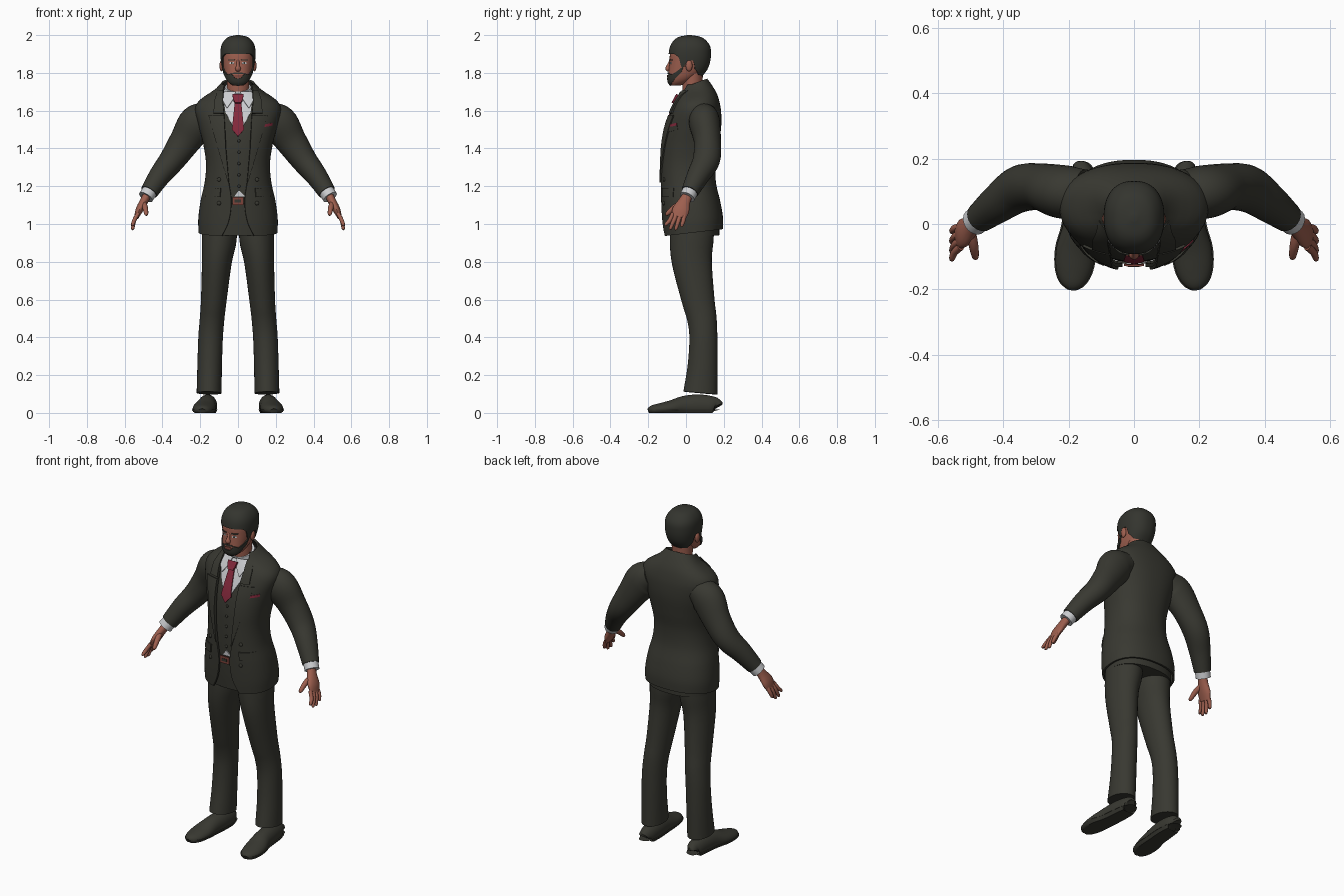
import bpy, bmesh, math
from mathutils import Vector

if "Cube" in bpy.data.objects:
    bpy.data.objects.remove(bpy.data.objects["Cube"])

def material(name, rgb):
    m = bpy.data.materials.new(name)
    m.diffuse_color = (*rgb, 1)
    m.use_nodes = True
    m.node_tree.nodes["Principled BSDF"].inputs["Base Color"].default_value = m.diffuse_color
    return m

SUIT = material("charcoal cloth", (.040, .040, .031))
HAIR = material("dark hair", (.034, .035, .028))
SKIN = material("brown skin", (.34, .115, .078))
LIP = material("lip brown", (.22, .065, .048))
SHIRT = material("white shirt", (.60, .61, .63))
TIE = material("crimson silk", (.23, .022, .045))
BELT = material("buckle brown", (.22, .06, .045))
P = 2.3  # roundness exponent of the cross-sections

def interp(tab, z):
    """Smooth interpolation of a table of rows keyed by the first column."""
    if z <= tab[0][0]: return tab[0][1:]
    if z >= tab[-1][0]: return tab[-1][1:]
    i = max(k for k in range(len(tab) - 1) if tab[k][0] <= z)
    a, b = tab[i], tab[i + 1]
    lo, hi = tab[max(i - 1, 0)], tab[min(i + 2, len(tab) - 1)]
    h = b[0] - a[0]
    t = (z - a[0]) / h
    out = []
    for k in range(1, len(a)):
        ma = (b[k] - lo[k]) / (b[0] - lo[0]) * h
        mb = (hi[k] - a[k]) / (hi[0] - a[0]) * h
        out.append(a[k] * (1 + 2*t) * (1-t)**2 + ma * t * (1-t)**2
                   + b[k] * t*t * (3 - 2*t) + mb * t*t * (t-1))
    return out

def linear(tab, x):
    for a, b in zip(tab, tab[1:]):
        if x <= b[0]:
            return a[1] + (b[1] - a[1]) * max(0, x - a[0]) / (b[0] - a[0])
    return tab[-1][1]

def on_section(tab, z, th, inf=0):
    a, yf, yb = interp(tab, z)[:3]
    a, yf, yb = max(a + inf, .002), yf - inf, yb + inf
    c, s, cy = math.cos(th), math.sin(th), (yf + yb) / 2
    return Vector((math.copysign(abs(c)**(2/P), c) * a,
                   cy + math.copysign(abs(s)**(2/P), s) * (yb - yf) / 2, z))

def front(tab, x, z, inf=0):
    a, yf, yb = interp(tab, z)[:3]
    a, yf, yb = a + inf, yf - inf, yb + inf
    return (yf + yb) / 2 - (yb - yf) / 2 * (1 - min(abs(x) / a, .985)**P)**(1/P)

def sheet(name, rows, mat, closed=True, caps=(True, True), thick=0, angle=40):
    """Skin a grid of points, optionally capped or thickened."""
    bm = bmesh.new()
    grid = [[bm.verts.new(p) for p in r] for r in rows]
    n = len(rows[0])
    for r, q in zip(grid, grid[1:]):
        for i in range(n if closed else n - 1):
            j = (i + 1) % n
            bm.faces.new((r[i], r[j], q[j], q[i]))
    if closed:
        if caps[0]: bm.faces.new(grid[0][::-1])
        if caps[1]: bm.faces.new(grid[-1])
    bmesh.ops.recalc_face_normals(bm, faces=bm.faces)
    return finish(name, bm, mat, thick, angle)

def finish(name, bm, mat, thick=0, angle=40):
    me = bpy.data.meshes.new(name)
    bm.to_mesh(me)
    bm.free()
    me.materials.append(mat)
    ob = bpy.data.objects.new(name, me)
    bpy.context.collection.objects.link(ob)
    bpy.ops.object.select_all(action='DESELECT')
    ob.select_set(True)
    bpy.context.view_layer.objects.active = ob
    if thick:
        mod = ob.modifiers.new("thickness", 'SOLIDIFY')
        mod.thickness, mod.offset = thick, 0
        bpy.ops.object.modifier_apply(modifier=mod.name)
    bpy.ops.object.shade_smooth_by_angle(angle=math.radians(angle))
    return ob

def tube(name, pts, mat, sx=1, ref=(0, 1, 0), n=20, sub=4, zmin=-9, zmax=9, grow=0):
    """Loft ellipses (x, y, z, radius along ref, other radius) along a path."""
    tab = [(i, *p) for i, p in enumerate(pts)]
    ps = [interp(tab, i / sub) for i in range((len(pts) - 1) * sub + 1)]
    rows = []
    for i, p in enumerate(ps):
        t = (Vector(ps[min(i+1, len(ps)-1)][:3]) - Vector(ps[max(i-1, 0)][:3])).normalized()
        u = Vector(ref)
        u = (u - t * u.dot(t)).normalized()
        v, row = t.cross(u), []
        for k in range(n):
            a = 2 * math.pi * k / n
            q = Vector(p[:3]) + u * math.cos(a) * p[3] + v * math.sin(a) * (p[4] + grow)
            row.append((q.x * sx, q.y, min(max(q.z, zmin), zmax)))
        rows.append(row)
    return sheet(name, rows, mat)

def patch(name, tab, rows, mat, off, sx=1, inf=0, thick=.006, shear=0, n=8, sub=5):
    """Plate following the front of a body; rows are (z, x start, x end)."""
    grid = []
    for (z0, a0, b0), (z1, a1, b1) in zip(rows, rows[1:]):
        for k in range(sub + 1):
            t, row = k / sub, []
            if k == 0 and grid: continue
            for i in range(n + 1):
                xa, xb = a0 + (a1-a0)*t, b0 + (b1-b0)*t
                x = xa + (xb - xa) * i / n
                z = z0 + (z1 - z0)*t + shear * (x - rows[0][1])
                row.append((x * sx, front(tab, x, z, inf) - off, z))
            grid.append(row)
    return sheet(name, grid, mat, closed=False, thick=thick)

def blob(name, loc, size, mat):
    bm = bmesh.new()
    bmesh.ops.create_uvsphere(bm, u_segments=16, v_segments=10, radius=1)
    for v in bm.verts:
        v.co = Vector(loc) + Vector(v.co[k] * size[k] for k in range(3))
    return finish(name, bm, mat)

# Jacket sections: z, half width, front y, back y, half opening
TORSO = [(.94, .203, -.115, .19, .09), (1.02, .205, -.122, .19, .05), (1.12, .193, -.127, .175, .035),
         (1.22, .171, -.13, .153, .048), (1.32, .164, -.13, .152, .06), (1.42, .178, -.125, .168, .065),
         (1.52, .203, -.106, .181, .07), (1.60, .222, -.076, .18, .075), (1.64, .21, -.058, .172, .08),
         (1.67, .17, -.042, .16, .082), (1.70, .118, -.026, .138, .078), (1.735, .082, -.012, .108, .07)]
INSET = -.014
ring = [2 * math.pi * k / 48 for k in range(48)]

rows = []
for k in range(49):
    z = .95 + .785 * k / 48
    a, _, _, gap = interp(TORSO, z)
    t0 = -math.acos((gap / a)**(P / 2))
    w, hem, row = min(max((z - 1.6) / .135, 0), 1), min(max((1.15 - z) / .2, 0), 1), []
    for i in range(57):
        p = on_section(TORSO, z, t0 + (math.pi - 2 * t0) * i / 56)
        p.z += w * w * .4 * max(0, p.y - .03) + hem * .12 * p.y
        row.append(p)
    rows.append(row)
sheet("jacket", rows, SUIT, closed=False, thick=.011)

# Waistcoat and trouser seat under the jacket
sheet("waistcoat", [[on_section(TORSO, .94 + .75 * k / 36, t, INSET) for t in ring]
                    for k in range(37)], SUIT)
patch("shirt_front", TORSO, [(1.47, -.002, .002), (1.59, -.066, .066), (1.69, -.08, .08)],
      SHIRT, .004, inf=INSET, n=16)
patch("tie", TORSO, [(1.465, -.002, .002), (1.50, -.032, .032), (1.655, -.016, .016)], TIE, .016, inf=INSET)
patch("tie_knot", TORSO, [(1.64, -.015, .015), (1.655, -.024, .024), (1.685, -.03, .03)],
      TIE, .026, inf=INSET, thick=.014)
patch("shirt_tail", TORSO, [(1.145, -.02, .04), (1.175, .002, .008)], SHIRT, .003, inf=INSET)
patch("belt", TORSO, [(1.105, -.05, .05), (1.138, -.05, .05)], SUIT, .005, inf=INSET)
patch("buckle", TORSO, [(1.10, -.03, .03), (1.143, -.03, .03)], BELT, .013, inf=INSET)
patch("buckle_hole", TORSO, [(1.113, -.018, .016), (1.13, -.018, .016)], SUIT, .015, inf=INSET)
patch("breast_pocket", TORSO, [(1.485, .122, .182), (1.51, .122, .182)], SUIT, .008, shear=.2)
patch("pocket_square", TORSO, [(1.51, .125, .18), (1.524, .125, .18)], TIE, .008, shear=.2)
tube("shirt_collar", [(0, .072, 1.65, .085, .1), (0, .055, 1.69, .072, .083), (0, .04, 1.725, .063, .07)], SHIRT, n=32)
for k in range(5):
    z = 1.44 - .06 * k
    blob("waistcoat_button", (.005, front(TORSO, 0, z, INSET) - .002, z), (.008, .006, .008), SUIT)

# Neck and head
tube("neck", [(0, .045, 1.64, .055, .058), (0, .035, 1.72, .053, .058), (0, .035, 1.81, .055, .062)], SKIN, n=28)
HEAD = [(1.733, .03, -.078, -.03), (1.75, .05, -.09, .01), (1.78, .067, -.094, .06), (1.82, .077, -.091, .10),
        (1.86, .083, -.087, .115), (1.90, .085, -.085, .12), (1.94, .08, -.075, .115), (1.975, .055, -.045, .09)]
sheet("head", [[on_section(HEAD, 1.733 + .242 * k / 24, t) for t in ring] for k in range(25)], SKIN)
HAIRCUT = [(1.78, .075, -.087, .082), (1.82, .083, -.093, .113), (1.86, .089, -.092, .127), (1.90, .092, -.091, .131),
           (1.94, .088, -.083, .127), (1.97, .072, -.064, .105), (1.988, .048, -.036, .077), (1.996, .012, .005, .03)]
HAIRLINE = [(0, 1.9), (.25, 1.9), (.34, 1.885), (.4, 1.83), (.44, 1.83), (.48, 1.865), (.55, 1.865),
            (.6, 1.82), (.75, 1.79), (1, 1.785)]
def hair_point(k, s):
    f = 1 - abs(1 - 2 * k / 96)
    low = linear(HAIRLINE, f)
    return on_section(HAIRCUT, low + (1.996 - low) * math.sin(s * math.pi / 2),
                      2 * math.pi * k / 96 - math.pi / 2, -.003)
sheet("hair", [[hair_point(k, r / 20) for k in range(96)] for r in range(21)], HAIR,
      caps=(False, True), thick=.008)

# Beard band running along the jaw
LOW = [(0, 1.733), (.2, 1.737), (.32, 1.75), (.44, 1.80)]
TOP = [(0, 1.770), (.06, 1.773), (.14, 1.797), (.26, 1.79), (.36, 1.81), (.44, 1.835)]
rows = []
for r in range(9):
    row = []
    for k in range(-30, 31):
        f = abs(k) / 30 * .44
        z = linear(LOW, f) + (linear(TOP, f) - linear(LOW, f)) * r / 8
        row.append(on_section(HEAD, z, -math.pi / 2 + math.copysign(f, k) * math.pi, .003))
    rows.append(row)
sheet("beard", rows, HAIR, closed=False, thick=.007)
patch("moustache", HEAD, [(1.795, -.034, .034), (1.803, -.02, .02)], HAIR, .002, thick=.004)
patch("mouth", HEAD, [(1.775, -.014, .014), (1.782, -.024, .024), (1.79, -.014, .014)], LIP, .003)
tube("nose", [(0, -.082, 1.866, .006, .007), (0, -.09, 1.842, .010, .008), (0, -.095, 1.822, .014, .015),
              (0, -.09, 1.81, .007, .009)], SKIN)

SHOE = [(.158, .156, .035, .022), (.157, .145, .044, .042), (.16, .07, .05, .05), (.167, -.01, .046, .052),
        (.178, -.08, .034, .06), (.184, -.14, .026, .055), (.188, -.18, .02, .038), (.19, -.198, .012, .015)]
SHOE = [(x, y, h * .75, h * 1.2, w) for x, y, h, w in SHOE]
for s in (1, -1):
    # Face details
    blob("ear", (.087 * s, .016, 1.838), (.011, .018, .03), SKIN)
    patch("eye", HEAD, [(1.847, .023, .043), (1.852, .02, .046), (1.857, .025, .042)], SHIRT, .001, s, thick=.003)
    patch("iris", HEAD, [(1.847, .029, .037), (1.857, .029, .037)], HAIR, .0025, s, thick=.002)
    patch("eyebrow", HEAD, [(1.866, .016, .05), (1.872, .018, .054)], HAIR, .002, s, thick=.005)
    # Collar, lapels, pockets and buttons
    patch("collar_wing", TORSO, [(1.615, .056, .06), (1.655, .028, .082), (1.70, .012, .08)], SHIRT, .017, s, INSET)
    patch("lapel", TORSO, [(1.22, .048, .052), (1.4, .064, .105), (1.575, .073, .155)], SUIT, .009, s, thick=.009)
    patch("jacket_collar", TORSO, [(1.585, .074, .128), (1.65, .08, .125), (1.705, .076, .105)],
          SUIT, .010, s, thick=.010)
    patch("hip_pocket_flap", TORSO, [(1.142, .095, .168), (1.19, .09, .162)], SUIT, .009, s, thick=.009)
    for z in (1.11, 1.235):
        blob("jacket_button", (.1 * s, front(TORSO, .1, z) - .006, z), (.011, .007, .011), SUIT)
    # Sleeve, cuff and hand
    tube("sleeve", [(.15, .095, 1.575, .072, .072), (.215, .098, 1.535, .082, .098), (.28, .113, 1.44, .072, .083),
                    (.348, .108, 1.34, .072, .069), (.413, .065, 1.257, .06, .058), (.47, .02, 1.17, .046, .047)],
         SUIT, s, n=28, sub=5)
    tube("cuff", [(.455, .032, 1.192, .041, .041), (.473, .018, 1.165, .042, .041), (.488, .006, 1.142, .042, .041)],
         SHIRT, s)
    tube("palm", [(.475, .015, 1.165, .025, .022), (.498, -.008, 1.12, .032, .022), (.522, -.027, 1.075, .045, .02),
                  (.538, -.038, 1.035, .038, .012)], SKIN, s)
    for y0, y1, z1 in ((-.07, -.106, .99), (-.049, -.082, .97), (-.028, -.053, .968), (-.007, -.022, .985)):
        tube("finger", [(.53, y0, 1.055, .011, .011), (.549, y0 * .55 + y1 * .45, 1.02, .0115, .011),
                        (.557, y1, z1 + .008, .009, .009), (.556, y1 - .001, z1, .004, .004)], SKIN, s, n=10)
    tube("thumb", [(.502, -.015, 1.115, .016, .016), (.492, -.062, 1.088, .015, .015),
                   (.486, -.098, 1.055, .011, .011), (.484, -.107, 1.045, .004, .004)], SKIN, s, (1, 0, 0), 12)
    # Trouser leg and shoe
    tube("trouser_leg", [(.098, .035, 1.02, .115, .088), (.099, .03, .92, .116, .092), (.112, .031, .8, .106, .079),
                         (.128, .064, .6, .087, .068), (.137, .084, .5, .078, .065), (.145, .092, .4, .074, .065),
                         (.15, .088, .25, .079, .065), (.153, .076, .105, .09, .066)], SUIT, s, n=32)
    tube("shoe", SHOE, SUIT, s, (0, 0, 1), 28, zmin=.012)
    tube("sole", SHOE, SUIT, s, (0, 0, 1), 28, zmin=0, zmax=.018, grow=.004)
